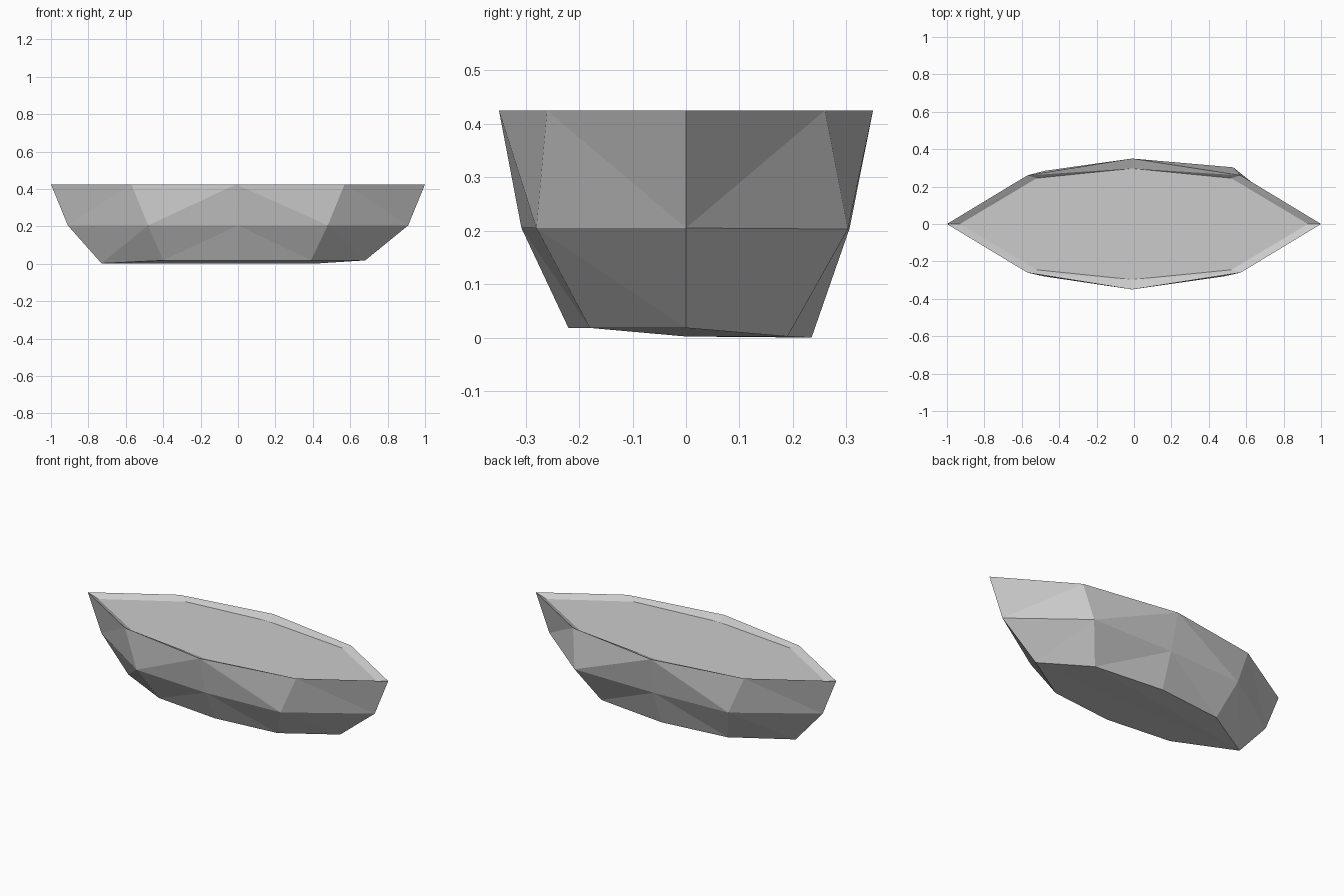
import bpy
import bmesh

cube = bpy.data.objects.get("Cube")
if cube:
    bpy.data.objects.remove(cube, do_unlink=True)

# Plain grey paint
grey = bpy.data.materials.new("plain_grey")
grey.use_nodes = True
colour = (0.6, 0.6, 0.6, 1.0)
grey.diffuse_color = colour
grey.node_tree.nodes["Principled BSDF"].inputs["Base Color"].default_value = colour

# Eight-point rings, from the -x tip along the front to the +x tip and back
rim = [(-1, 0, .425), (-.57, -.26, .425), (-.01, -.35, .425), (.57, -.26, .425),
       (1, 0, .425), (.57, .26, .425), (-.01, .35, .425), (-.57, .26, .425)]
chine = [(-.91, 0, .205), (-.48, -.28, .205), (0, -.308, .205), (.48, -.28, .205),
         (.91, 0, .205), (.53, .303, .203), (0, .306, .204), (-.48, .284, .205)]
keel = [(-.73, 0, .002), (-.4, -.18, .018), (0, -.22, .018), (.39, -.18, .018),
        (.68, 0, .018), (.43, .19, .002), (0, .235, 0), (-.41, .19, .002)]
deck = [(-.93, 0, .403), (-.52, -.245, .403), (-.01, -.297, .403), (.52, -.245, .403),
        (.93, 0, .403), (.52, .245, .403), (-.01, .297, .403), (-.52, .245, .403)]


def skin(bm, upper, lower):
    """Join two rings with triangles whose diagonals mirror about each side's middle."""
    n = len(upper)
    for i in range(n):
        j = (i + 1) % n
        # Tip segments and middle segments lean toward the tips at their lower end
        if i % 4 < 2:
            bm.faces.new((lower[i], lower[j], upper[j]))
            bm.faces.new((lower[i], upper[j], upper[i]))
        else:
            bm.faces.new((lower[i], lower[j], upper[i]))
            bm.faces.new((lower[j], upper[j], upper[i]))


bm = bmesh.new()
rings = [[bm.verts.new(p) for p in ring] for ring in (rim, chine, keel, deck)]
top, middle, bottom, floor = rings

# Faceted hull sides
skin(bm, top, middle)
skin(bm, middle, bottom)

# Shallow sloping lip and recessed deck
skin(bm, floor, top)
bm.faces.new(floor)

# Bottom: flat rear part and a gently raised front strip
bm.faces.new((bottom[0], bottom[7], bottom[6], bottom[5]))
bm.faces.new((bottom[0], bottom[5], bottom[4]))
bm.faces.new((bottom[0], bottom[4], bottom[3], bottom[2], bottom[1]))

bmesh.ops.recalc_face_normals(bm, faces=bm.faces)
mesh = bpy.data.meshes.new("boat_hull")
bm.to_mesh(mesh)
bm.free()
mesh.materials.append(grey)
hull = bpy.data.objects.new("boat_hull", mesh)
bpy.context.collection.objects.link(hull)
